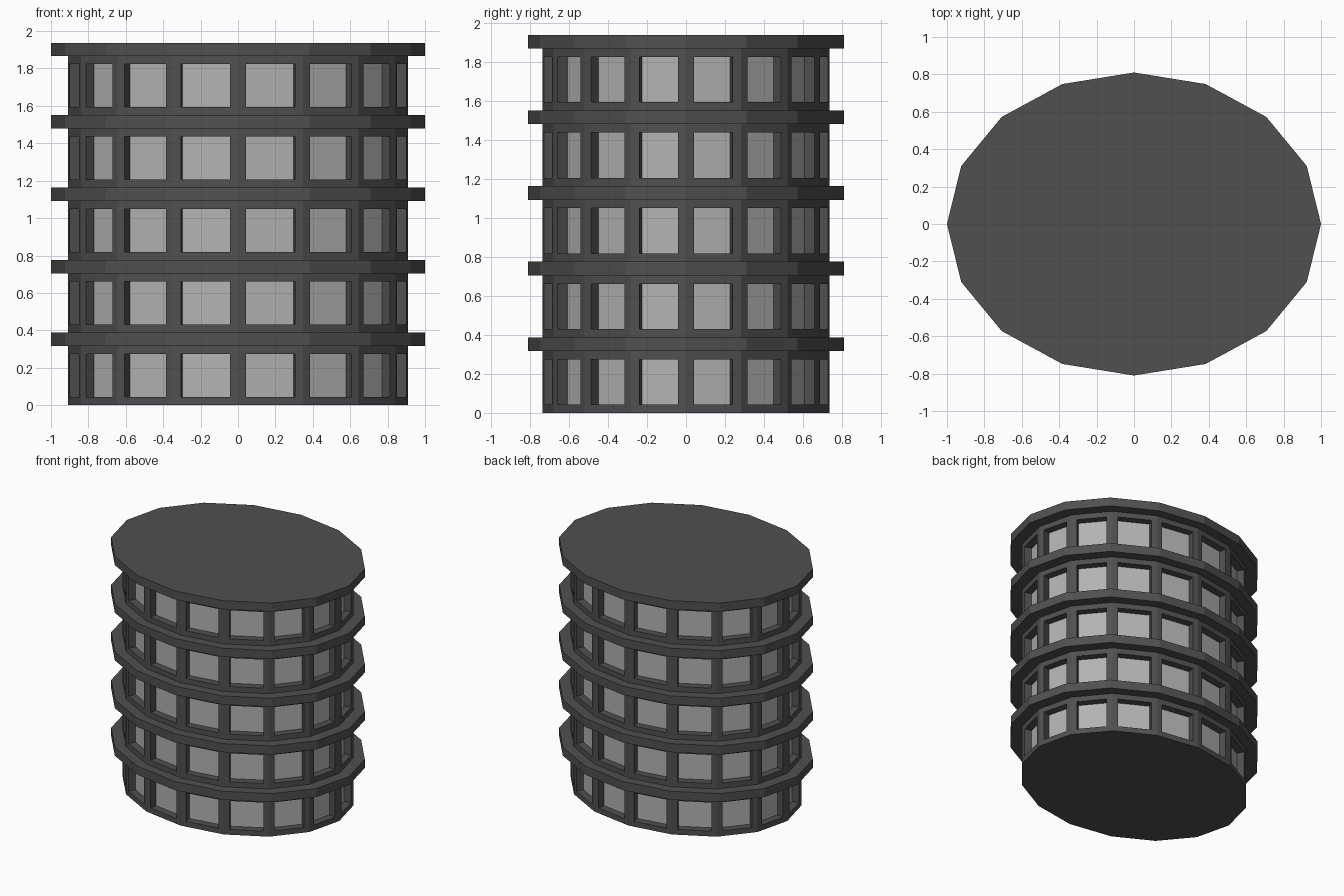
import bpy, bmesh
from math import cos, sin, pi

if "Cube" in bpy.data.objects:
    bpy.data.objects.remove(bpy.data.objects["Cube"])

SIDES, FLOORS = 16, 5
STOREY, SLAB = 0.3875, 0.07
WALL_H = STOREY - SLAB


def material(name, grey):
    m = bpy.data.materials.new(name)
    m.diffuse_color = (grey, grey, grey, 1)
    m.use_nodes = True
    m.node_tree.nodes["Principled BSDF"].inputs["Base Color"].default_value = m.diffuse_color
    return m


concrete = material("dark_concrete", 0.08)
glass = material("pale_glass", 0.45)


def ring(bm, rx, ry, z):
    return [bm.verts.new((rx * cos(2 * pi * i / SIDES), ry * sin(2 * pi * i / SIDES), z))
            for i in range(SIDES)]


def prism(bm, rx, ry, z0, z1, bottom=True, top=True):
    a, b = ring(bm, rx, ry, z0), ring(bm, rx, ry, z1)
    sides = [bm.faces.new((a[i], a[(i + 1) % SIDES], b[(i + 1) % SIDES], b[i]))
             for i in range(SIDES)]
    if bottom:
        bm.faces.new(a[::-1])
    if top:
        bm.faces.new(b)
    bm.normal_update()
    return sides


def finish(bm, name, *mats):
    me = bpy.data.meshes.new(name)
    bm.to_mesh(me)
    bm.free()
    for m in mats:
        me.materials.append(m)
    bpy.context.collection.objects.link(bpy.data.objects.new(name, me))


for k in range(FLOORS):
    z = k * STOREY

    # storey wall with one recessed window in every facet
    bm = bmesh.new()
    facets = prism(bm, 0.91, 0.735, z, z + WALL_H, bottom=(k == 0), top=False)
    bmesh.ops.inset_individual(bm, faces=facets, thickness=0.043, use_even_offset=True)
    panes = bmesh.ops.extrude_discrete_faces(bm, faces=facets)["faces"]
    bm.normal_update()
    for p in panes:
        p.material_index = 1
        bmesh.ops.translate(bm, verts=p.verts, vec=p.normal * -0.058)
    finish(bm, f"storey_wall_{k + 1}", concrete, glass)

    # overhanging floor slab (the last one is the roof)
    bm = bmesh.new()
    prism(bm, 1.0, 0.81, z + WALL_H, z + STOREY)
    finish(bm, "roof_slab" if k == FLOORS - 1 else f"floor_slab_{k + 1}", concrete)
